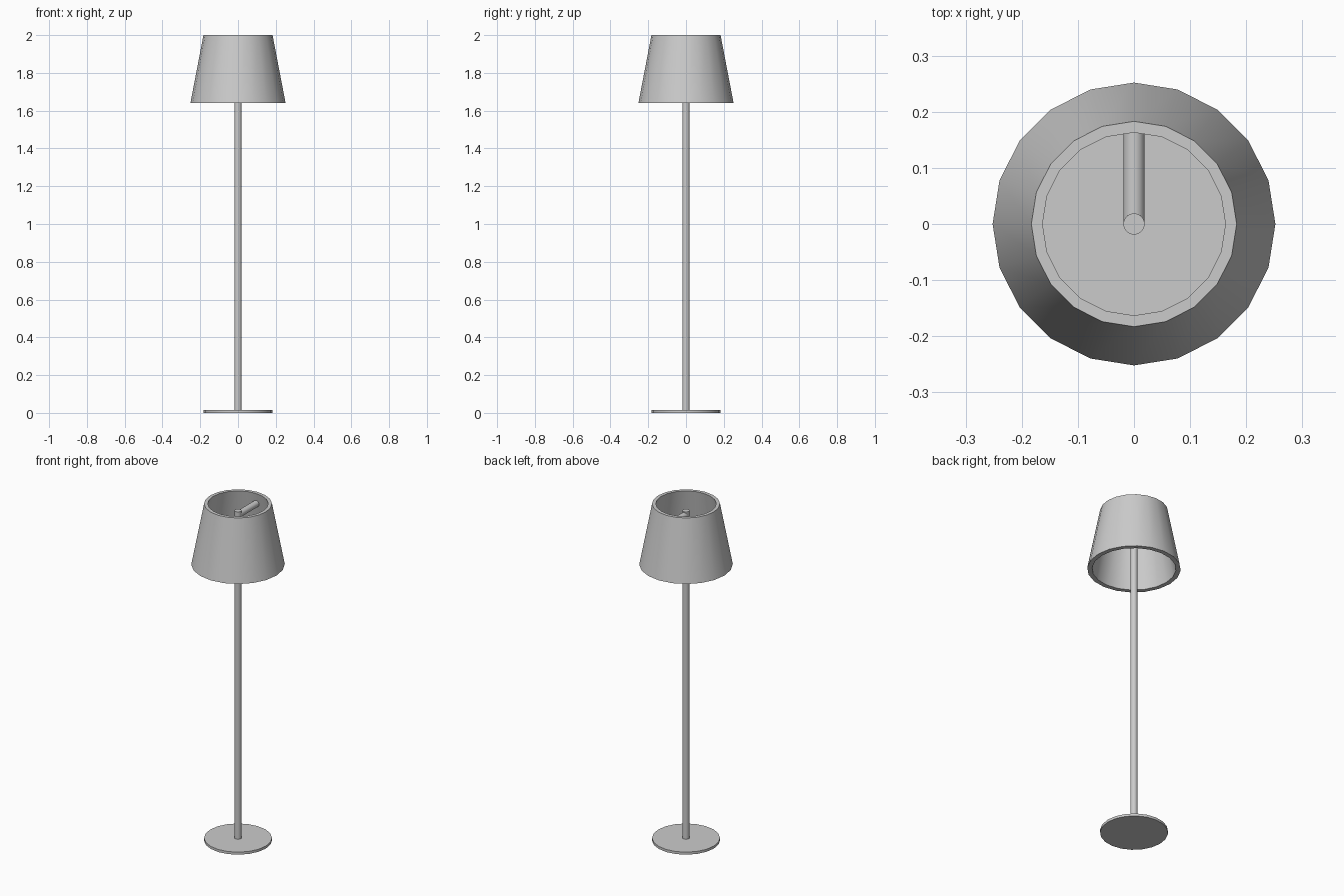
import bpy, bmesh, math

if "Cube" in bpy.data.objects:
    bpy.data.objects.remove(bpy.data.objects["Cube"])

SIDES = 20


def finish(ob):
    bpy.ops.object.select_all(action='DESELECT')
    ob.select_set(True)
    bpy.context.view_layer.objects.active = ob
    bpy.ops.object.shade_smooth_by_angle(angle=math.radians(35))


def cylinder(name, radius, depth, location, rotation=(0, 0, 0)):
    bpy.ops.mesh.primitive_cylinder_add(vertices=SIDES, radius=radius, depth=depth,
                                        location=location, rotation=rotation)
    ob = bpy.context.object
    ob.name = name
    finish(ob)
    return ob


def closed_ring(name, profile):
    """Revolve a closed (radius, height) profile around z."""
    bm = bmesh.new()
    rings = []
    for i in range(SIDES):
        a = 2 * math.pi * i / SIDES
        rings.append([bm.verts.new((r * math.cos(a), r * math.sin(a), z)) for r, z in profile])
    n = len(profile)
    for i in range(SIDES):
        a, b = rings[i], rings[(i + 1) % SIDES]
        for j in range(n):
            k = (j + 1) % n
            bm.faces.new((a[j], b[j], b[k], a[k]))
    bmesh.ops.recalc_face_normals(bm, faces=bm.faces[:])
    mesh = bpy.data.meshes.new(name)
    bm.to_mesh(mesh)
    bm.free()
    ob = bpy.data.objects.new(name, mesh)
    bpy.context.collection.objects.link(ob)
    finish(ob)
    return ob


# Base disc and upright pole
cylinder("base", 0.183, 0.015, (0, 0, 0.0075))
cylinder("pole", 0.019, 1.95, (0, 0, 0.985))

# Arm from the pole to the back wall of the shade
cylinder("shade_arm", 0.019, 0.178, (0, 0.089, 1.935), (math.pi / 2, 0, 0))

# Tapered, hollow shade, open at both ends
closed_ring("shade", [(0.252, 1.64), (0.183, 2.0), (0.163, 2.0), (0.226, 1.64)])
